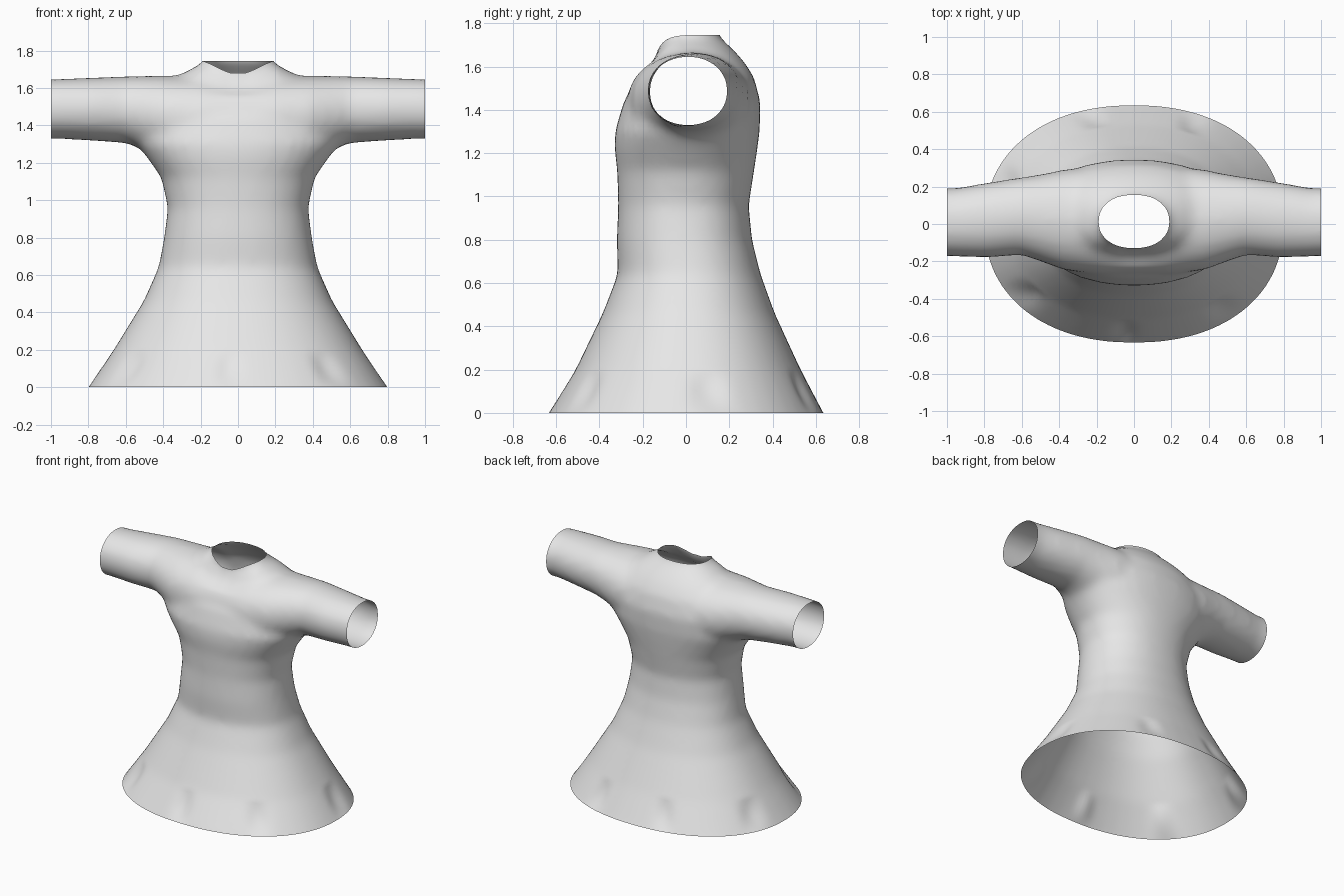
import bpy, bmesh, math
from mathutils import Vector

if "Cube" in bpy.data.objects:
    bpy.data.objects.remove(bpy.data.objects["Cube"])

SIDES = 48


def clamp(v):
    return max(0.0, min(1.0, v))


def section(u0, u1, v0, v1, power):
    """Closed rounded outline between two pairs of limits."""
    pts = []
    for i in range(SIDES):
        a = 2 * math.pi * i / SIDES
        c, s = math.cos(a), math.sin(a)
        u = math.copysign(abs(c) ** (2 / power), c)
        v = math.copysign(abs(s) ** (2 / power), s)
        pts.append(((u0 + u1) / 2 + u * (u1 - u0) / 2,
                    (v0 + v1) / 2 + v * (v1 - v0) / 2))
    return pts


def loft(bm, rings):
    """Capped solid through a list of rings of 3D points."""
    loops = [[bm.verts.new(p) for p in ring] for ring in rings]
    for a, b in zip(loops, loops[1:]):
        for i in range(SIDES):
            j = (i + 1) % SIDES
            bm.faces.new((a[i], a[j], b[j], b[i]))
    bm.faces.new(loops[0][::-1])
    bm.faces.new(loops[-1])


bm = bmesh.new()

# Skirt, waist, chest and neck: height, half width, front y, back y
body = [(-0.15, 0.905, -0.72, 0.72), (0, 0.80, -0.635, 0.635),
        (0.2, 0.665, -0.51, 0.53), (0.46, 0.505, -0.385, 0.41),
        (0.64, 0.425, -0.315, 0.345), (0.8, 0.395, -0.32, 0.305),
        (0.96, 0.375, -0.313, 0.29), (1.12, 0.41, -0.318, 0.315),
        (1.22, 0.48, -0.33, 0.33), (1.3, 0.54, -0.328, 0.34),
        (1.43, 0.54, -0.29, 0.345), (1.55, 0.46, -0.225, 0.315),
        (1.62, 0.38, -0.175, 0.27), (1.66, 0.33, -0.155, 0.235),
        (1.70, 0.255, -0.14, 0.195), (1.74, 0.18, -0.13, 0.15),
        (1.82, 0.165, -0.125, 0.14)]
loft(bm, [[(x, y, z) for x, y in section(-w, w, f, b, 2.2)]
          for z, w, f, b in body])

# Sleeves, one tube across the shoulders: x, front y, back y, bottom, top
arm = [(1.1, -0.168, 0.192, 1.325, 1.643), (0.95, -0.175, 0.192, 1.328, 1.648),
       (0.78, -0.18, 0.222, 1.318, 1.655), (0.6, -0.165, 0.25, 1.305, 1.662),
       (0.5, -0.20, 0.265, 1.27, 1.664), (0.38, -0.245, 0.29, 1.22, 1.665),
       (0.2, -0.27, 0.31, 1.2, 1.665)]
arm = [(-x, *r) for x, *r in arm] + [(x, *r) for x, *r in reversed(arm)]
loft(bm, [[(x, y, z) for y, z in section(f, b, lo, hi, 2.1)]
          for x, f, b, lo, hi in arm])
bmesh.ops.recalc_face_normals(bm, faces=bm.faces)

mesh = bpy.data.meshes.new("dress")
bm.to_mesh(mesh)
bm.free()
dress = bpy.data.objects.new("dress", mesh)
bpy.context.collection.objects.link(dress)

# Fuse body and sleeves into one soft cloth surface
remesh = dress.modifiers.new("fuse", 'REMESH')
remesh.mode = 'VOXEL'
remesh.voxel_size = 0.026
soft = dress.modifiers.new("soften", 'SMOOTH')
soft.factor = 0.5
soft.iterations = 8
depsgraph = bpy.context.evaluated_depsgraph_get()
fused = bpy.data.meshes.new_from_object(dress.evaluated_get(depsgraph))
dress.modifiers.clear()
dress.data = fused

# Cut open the hem, the cuffs and the neck
bm = bmesh.new()
bm.from_mesh(fused)
for point, normal in [((0, 0, 0), (0, 0, -1)), ((1, 0, 0), (1, 0, 0)),
                      ((-1, 0, 0), (-1, 0, 0)), ((0, 0, 1.745), (0, 0, 1))]:
    bmesh.ops.bisect_plane(bm, geom=bm.verts[:] + bm.edges[:] + bm.faces[:],
                           plane_co=Vector(point), plane_no=Vector(normal),
                           clear_outer=True)

for v in bm.verts:
    x, y, z = v.co
    # Neckline dips at the front
    v.co.z -= (0.065 * clamp(-y / 0.12) * clamp(1.25 - abs(x) / 0.17)
               * clamp((z - 1.55) / 0.19))
    # Shallow folds just above the hem
    if 0 < z < 0.2:
        fold = max(0.0, math.sin(7 * math.atan2(y, x) + 0.6)) ** 4
        k = 1 - 0.03 * fold * math.sin(math.pi * z / 0.2)
        v.co.x *= k
        v.co.y *= k
for f in bm.faces:
    f.smooth = True
bm.to_mesh(fused)
bm.free()

cloth = bpy.data.materials.new("grey cloth")
cloth.diffuse_color = (0.8, 0.8, 0.8, 1)
cloth.use_nodes = True
cloth.node_tree.nodes["Principled BSDF"].inputs["Base Color"].default_value = cloth.diffuse_color
fused.materials.clear()
fused.materials.append(cloth)
